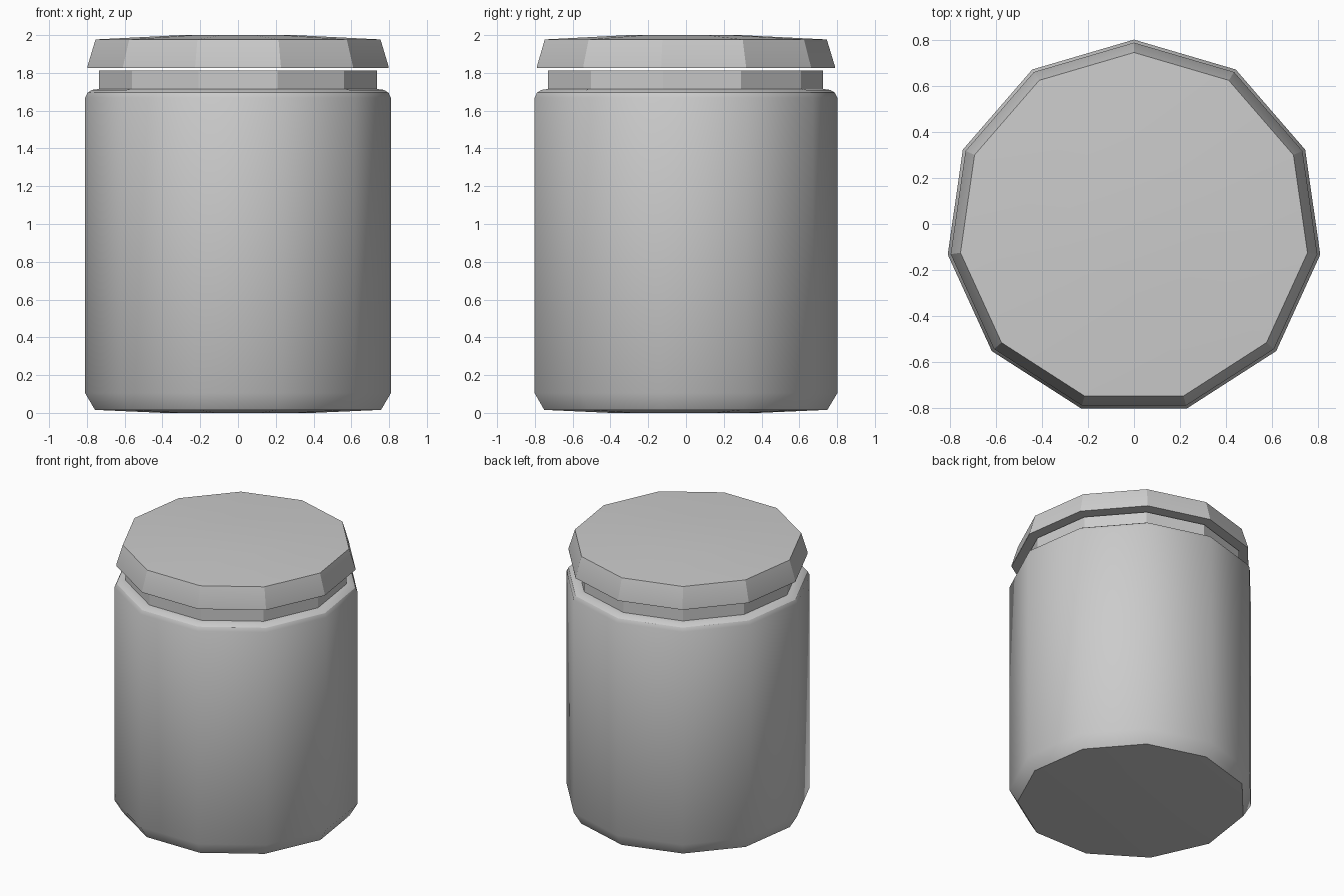
import bpy, bmesh, math

if "Cube" in bpy.data.objects:
    bpy.data.objects.remove(bpy.data.objects["Cube"])

SIDES = 11
CENTRE_Y = -0.0166  # centres the odd-sided outline on y = 0


def lathe(name, profile):
    """Closed eleven-sided solid from (radius, z) points, bottom to top."""
    bm = bmesh.new()
    rings = []
    for r, z in profile:
        ring = []
        for k in range(SIDES):
            a = math.pi / 2 + k * 2 * math.pi / SIDES
            ring.append(bm.verts.new((r * math.cos(a), r * math.sin(a) + CENTRE_Y, z)))
        rings.append(ring)
    for low, high in zip(rings, rings[1:]):
        for k in range(SIDES):
            n = (k + 1) % SIDES
            bm.faces.new((low[k], low[n], high[n], high[k]))
    bm.faces.new(list(reversed(rings[0])))
    bm.faces.new(rings[-1])
    mesh = bpy.data.meshes.new(name)
    bm.to_mesh(mesh)
    bm.free()
    obj = bpy.data.objects.new(name, mesh)
    bpy.context.collection.objects.link(obj)
    bpy.ops.object.select_all(action='DESELECT')
    obj.select_set(True)
    bpy.context.view_layer.objects.active = obj
    bpy.ops.object.shade_smooth_by_angle(angle=math.radians(30))
    return obj


# Jar body: bevelled base, straight walls, rounded shoulder and narrow neck
lathe("jar_body", [
    (0.40, 0.0), (0.765, 0.016), (0.818, 0.105), (0.818, 1.668),
    (0.805, 1.695), (0.78, 1.71), (0.743, 1.715), (0.743, 1.812),
])

# Lid: tapered rim with a slightly domed top, resting just above the neck
lathe("lid", [
    (0.74, 1.825), (0.805, 1.825), (0.805, 1.835), (0.762, 1.977), (0.30, 2.0),
])
